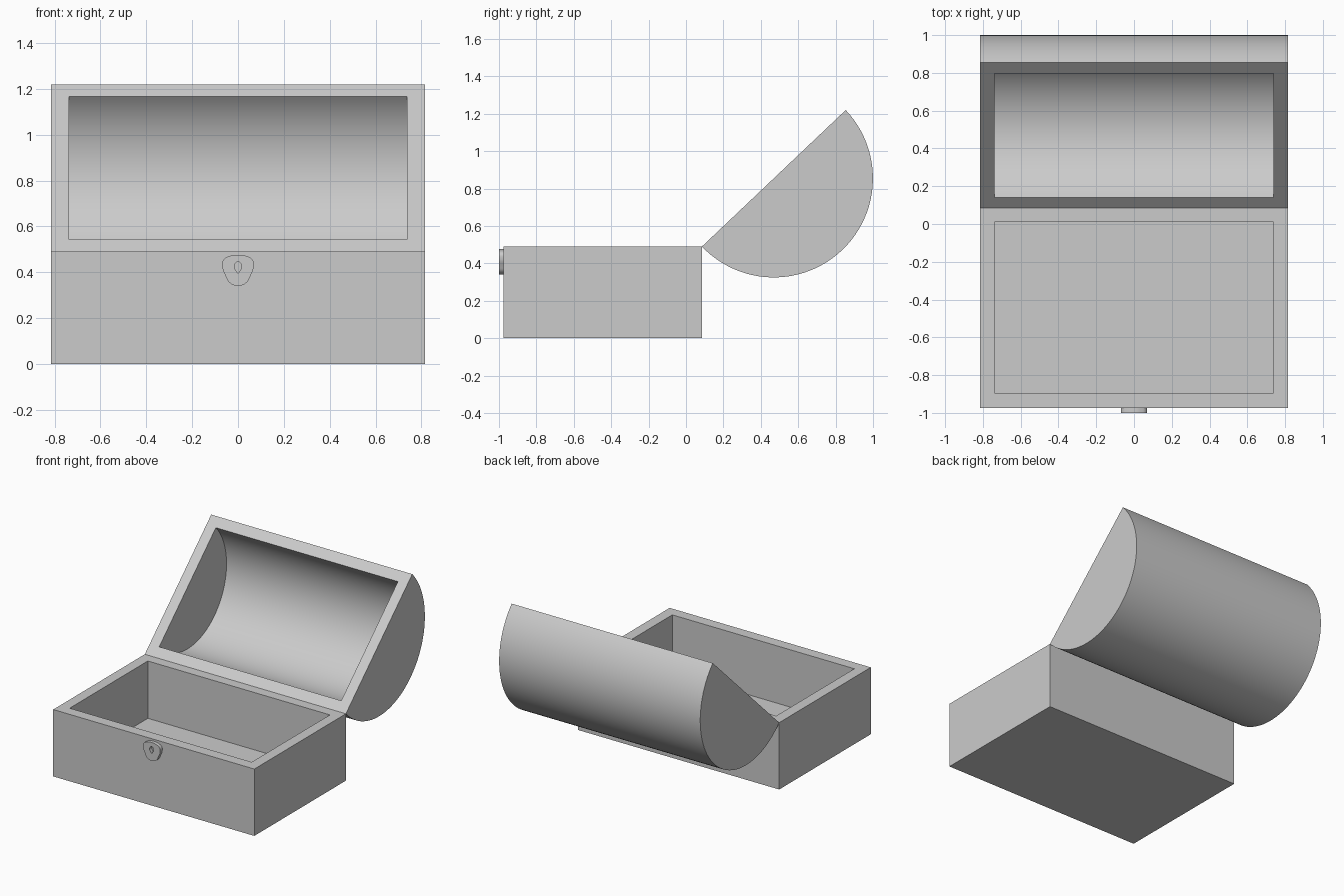
import bpy, bmesh
from math import sin, cos, pi, radians

if "Cube" in bpy.data.objects:
    bpy.data.objects.remove(bpy.data.objects["Cube"])


def finish(ob):
    bpy.ops.object.select_all(action='DESELECT')
    ob.select_set(True)
    bpy.context.view_layer.objects.active = ob
    bpy.ops.object.shade_smooth_by_angle(angle=radians(30))


def open_shell(name, outer, inner, x_out, x_in):
    """Extrude a (y, z) profile along x and hollow it with a second profile.
    The first and last points of each profile lie on the open rim."""
    bm = bmesh.new()

    def skin(profile, hx):
        left, right = [[bm.verts.new((x, y, z)) for y, z in profile] for x in (-hx, hx)]
        for i in range(len(profile) - 1):
            bm.faces.new((left[i], left[i + 1], right[i + 1], right[i]))
        bm.faces.new(left)
        bm.faces.new(right)
        return left[0], left[-1], right[-1], right[0]

    a, b = skin(outer, x_out), skin(inner, x_in)
    for i in range(4):                       # flat rim
        j = (i + 1) % 4
        bm.faces.new((a[i], a[j], b[j], b[i]))
    bmesh.ops.recalc_face_normals(bm, faces=bm.faces)
    me = bpy.data.meshes.new(name)
    bm.to_mesh(me)
    bm.free()
    ob = bpy.data.objects.new(name, me)
    bpy.context.collection.objects.link(ob)
    finish(ob)


def u_profile(y0, y1, bottom, top):
    return [(y0, top), (y0, bottom), (y1, bottom), (y1, top)]


def half_round(cy, cz, r, tilt, n=48):
    return [(cy + r * cos(tilt - pi * i / n), cz + r * sin(tilt - pi * i / n))
            for i in range(n + 1)]


# Chest body
open_shell("chest_body", u_profile(-0.975, 0.085, 0, 0.49),
           u_profile(-0.895, 0.01, 0.07, 0.49), 0.815, 0.738)

# Half-round lid, swung open on the back edge
R, TILT = 0.53, radians(43.5)
cy, cz = 0.085 + R * cos(TILT), 0.49 + R * sin(TILT)
open_shell("lid", half_round(cy, cz, R, TILT),
           half_round(cy, cz, 0.452, TILT), 0.815, 0.738)

# Shield-shaped lock plate with a teardrop keyhole
cu = bpy.data.curves.new("lock_plate", 'CURVE')
cu.dimensions = '2D'
cu.fill_mode = 'BOTH'
cu.extrude = 0.0125
cu.resolution_u = 8


def outline(half):
    """Closed smooth outline mirrored about x = 0."""
    pts = half + [(-x, z) for x, z in half[-2:0:-1]]
    sp = cu.splines.new('BEZIER')
    sp.bezier_points.add(len(pts) - 1)
    sp.use_cyclic_u = True
    for p, (x, z) in zip(sp.bezier_points, pts):
        p.co = (x, z, 0)
    for p in sp.bezier_points:
        p.handle_left_type = p.handle_right_type = 'AUTO'


outline([(0, 0.476), (0.035, 0.471), (0.064, 0.454), (0.069, 0.428),
         (0.056, 0.388), (0.035, 0.353), (0, 0.341)])
outline([(0, 0.446), (0.016, 0.427), (0.009, 0.407), (0, 0.397)])
lock = bpy.data.objects.new("lock_plate", cu)
bpy.context.collection.objects.link(lock)
lock.location.y = -0.9875
lock.rotation_euler.x = pi / 2
bpy.ops.object.select_all(action='DESELECT')
lock.select_set(True)
bpy.context.view_layer.objects.active = lock
bpy.ops.object.convert(target='MESH')
finish(bpy.context.object)
